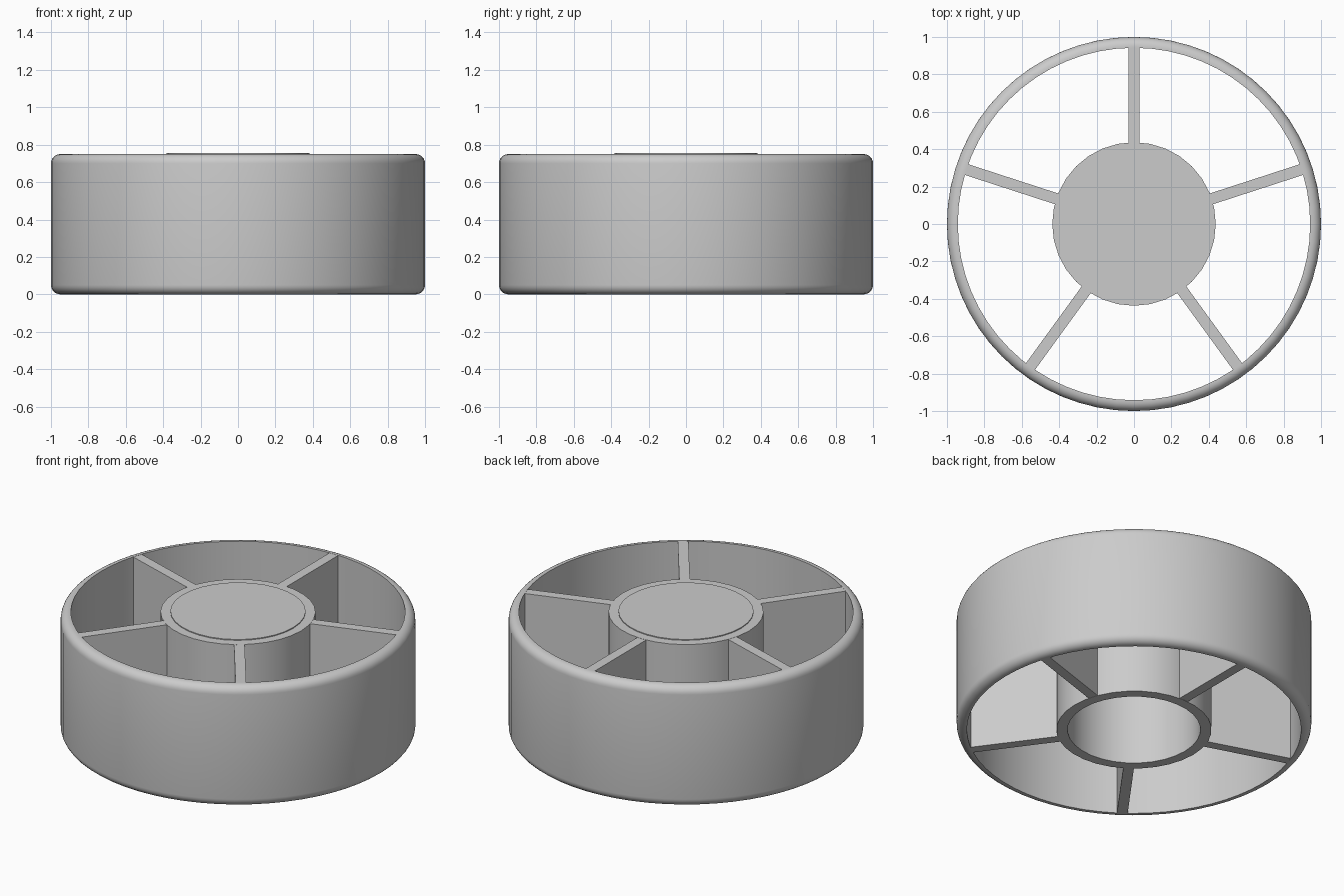
import bpy
import math
from mathutils import Matrix

if "Cube" in bpy.data.objects:
    bpy.data.objects.remove(bpy.data.objects["Cube"], do_unlink=True)

HEIGHT = 0.75
HUB_OUTER, HUB_BORE = 0.437, 0.375
RIM_INNER, ROUND = 0.942, 0.05

grey = bpy.data.materials.new("plain grey")
grey.use_nodes = True
grey.diffuse_color = (0.6, 0.6, 0.6, 1)
grey.node_tree.nodes["Principled BSDF"].inputs["Base Color"].default_value = (0.6, 0.6, 0.6, 1)


def make_object(name, verts, faces):
    mesh = bpy.data.meshes.new(name)
    mesh.from_pydata(verts, [], faces)
    mesh.materials.append(grey)
    obj = bpy.data.objects.new(name, mesh)
    bpy.context.collection.objects.link(obj)
    return obj


def smooth(obj):
    bpy.ops.object.select_all(action="DESELECT")
    obj.select_set(True)
    bpy.context.view_layer.objects.active = obj
    bpy.ops.object.shade_smooth_by_angle(angle=math.radians(35))


def lathe_ring(name, profile, sides):
    """Revolve a closed (radius, z) profile, listed anticlockwise, about z."""
    n = len(profile)
    verts, faces = [], []
    for i in range(sides):
        a = math.tau * i / sides
        verts += [(r * math.cos(a), r * math.sin(a), z) for r, z in profile]
        for j in range(n):
            k, nxt = (j + 1) % n, (i + 1) % sides
            faces.append((i * n + j, nxt * n + j, nxt * n + k, i * n + k))
    obj = make_object(name, verts, faces)
    smooth(obj)
    return obj


# Outer rim with rounded outside edges
def corner(z, start):
    angles = [math.radians(start + 15 * i) for i in range(7)]
    return [(1 - ROUND + ROUND * math.cos(a), z + ROUND * math.sin(a)) for a in angles]


rim_profile = [(RIM_INNER, 0)] + corner(ROUND, -90) + corner(HEIGHT - ROUND, 0) + [(RIM_INNER, HEIGHT)]
lathe_ring("outer_rim", rim_profile, 64)

# Hollow hub sleeve
lathe_ring("hub_sleeve", [(HUB_BORE, 0), (HUB_OUTER, 0), (HUB_OUTER, HEIGHT), (HUB_BORE, HEIGHT)], 32)

# Disc closing the top of the hub
bpy.ops.mesh.primitive_cylinder_add(vertices=32, radius=HUB_BORE + 0.006, depth=0.055,
                                    location=(0, 0, HEIGHT - 0.022))
cap = bpy.context.object
cap.name = "hub_cap"
cap.data.materials.append(grey)
smooth(cap)

# Five full-height spokes
start, end = HUB_OUTER - 0.02, RIM_INNER + 0.01
for i in range(5):
    bpy.ops.mesh.primitive_cube_add(size=1)
    spoke = bpy.context.object
    spoke.name = f"spoke_{i + 1}"
    spoke.data.transform(Matrix.Rotation(math.radians(90 + 72 * i), 4, "Z")
                         @ Matrix.Translation(((start + end) / 2, 0, HEIGHT / 2))
                         @ Matrix.Diagonal((end - start, 0.06, HEIGHT - 0.002, 1)))
    spoke.data.materials.append(grey)
